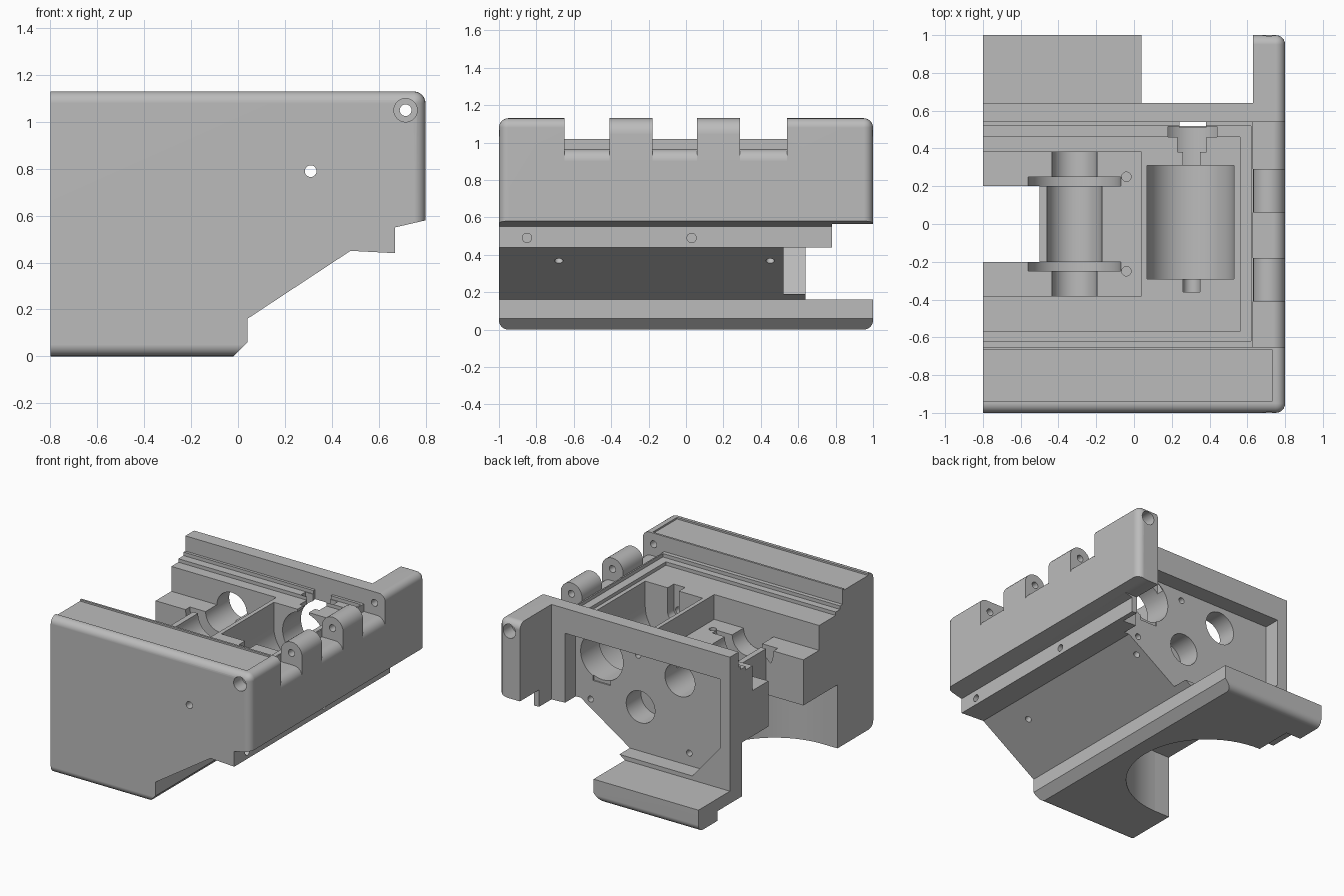
import bpy, bmesh
from math import radians, sin, cos
from mathutils import Vector

old = bpy.data.objects.get("Cube")
if old:
    bpy.data.objects.remove(old, do_unlink=True)

grey = bpy.data.materials.new("plain grey")
grey.use_nodes = True
grey.diffuse_color = (0.5, 0.5, 0.5, 1)
grey.node_tree.nodes["Principled BSDF"].inputs["Base Color"].default_value = (0.5, 0.5, 0.5, 1)


def finish(name, bm):
    bm.normal_update()
    bmesh.ops.recalc_face_normals(bm, faces=bm.faces)
    mesh = bpy.data.meshes.new(name)
    bm.to_mesh(mesh)
    bm.free()
    mesh.materials.append(grey)
    ob = bpy.data.objects.new(name, mesh)
    bpy.context.collection.objects.link(ob)
    return ob


def prism_mesh(points, y0, y1):
    bm = bmesh.new()
    face = bm.faces.new([bm.verts.new((x, y0, z)) for x, z in points])
    new = bmesh.ops.extrude_face_region(bm, geom=[face])["geom"]
    verts = [v for v in new if isinstance(v, bmesh.types.BMVert)]
    bmesh.ops.translate(bm, verts=verts, vec=(0, y1 - y0, 0))
    return bm


def prism(points, y0, y1):
    return finish("tool", prism_mesh(points, y0, y1))


def box(x0, x1, y0, y1, z0, z1):
    return prism([(x0, z0), (x1, z0), (x1, z1), (x0, z1)], y0, y1)


def rod(start, end, r, sides=48):
    a, b = Vector(start), Vector(end)
    bm = bmesh.new()
    bmesh.ops.create_cone(bm, cap_ends=True, segments=sides, radius1=r, radius2=r, depth=(b - a).length)
    turn = Vector((0, 0, 1)).rotation_difference(b - a)
    for v in bm.verts:
        v.co = turn @ v.co + (a + b) / 2
    return finish("tool", bm)


def rod_y(x, z, y0, y1, r, sides=48):
    return rod((x, y0, z), (x, y1, z), r, sides)


def arc(x, z, r, start, end, steps=12):
    angles = [radians(start + (end - start) * i / steps) for i in range(steps + 1)]
    return [(x + r * cos(t), z + r * sin(t)) for t in angles]


def combine(tool, operation='DIFFERENCE'):
    mod = housing.modifiers.new("shape", 'BOOLEAN')
    mod.operation = operation
    mod.solver = 'EXACT'
    mod.object = tool
    bpy.context.view_layer.objects.active = housing
    bpy.ops.object.modifier_apply(modifier=mod.name)
    bpy.data.objects.remove(tool, do_unlink=True)


# Outer body with rounded outer edges
TOP = 1.13
outline = [(-.8, 0), (-.02, 0), (.04, .06), (.04, .16), (.48, .45), (.67, .44),
           (.67, .55), (.8, .58), (.8, TOP), (-.8, TOP)]
bm = prism_mesh(outline, -1, 1)


def rounded(e):
    a, b = (v.co for v in e.verts)
    top = min(a.z, b.z) > TOP - .01
    low = max(a.z, b.z) < .01
    right = min(a.x, b.x) > .79
    if abs(a.y - b.y) < .01:
        return top or low or right
    return top and right


bmesh.ops.bevel(bm, geom=[e for e in bm.edges if rounded(e)], offset=.05, segments=6,
                profile=.5, affect='EDGES', clamp_overlap=True)
housing = finish("housing", bm)

# Space behind the back wall, leaving the low shelf and side arm
combine(box(-1, .63, .64, 1.2, .16, 1.3))
combine(box(.6, 1, .78, 1.2, .3, .565))

# Lowered centre with two shallow sealing steps
combine(box(-1, .63, -.65, .54, 1.02, 1.3))
combine(box(-1, .62, -.62, .52, .995, 1.1))
combine(box(-1, .56, -.57, .46, .97, 1.1))

# Hinge side: rounded shoulder with two knuckles
combine(prism([(.63, 1.3), (.63, .965)] + arc(.735, .9, .065, 90, 0) + [(.85, .9), (.85, 1.3)], -.65, .54))
for y0, y1 in ((-.41, -.18), (.06, .29)):
    combine(prism([(.63, .85), (.8, .85)] + arc(.715, 1.045, .085, 0, 180), y0, y1), 'UNION')

# Hinge pin bore and counterbores
combine(rod_y(.715, 1.05, -1.1, 1.1, .025, 24))
for side in (-1, 1):
    combine(rod_y(.715, 1.05, side * 1.1, side * .9, .05, 32))

# Shallow inset on the front rim
combine(box(-1, .73, -.94, -.665, TOP - .012, 1.3))

# Outer recess in the back wall
combine(prism([(-.5, .19), (.52, .19), (.52, .95), (-.72, .95), (-.72, .45)], .52, .65))

# Roller bay: ledge at axle height, trough, flange grooves and bore
AXLE = .79
combine(box(-1, .04, -.38, .38, AXLE, 1.2))
combine(rod_y(-.315, AXLE, -.21, .21, .145))
combine(rod_y(-.315, AXLE, -.38, .6, .12))
for side in (-1, 1):
    combine(rod_y(-.315, AXLE, side * .2, side * .25, .245))
    combine(rod((-.04, side * .25, .6), (-.04, side * .25, .9), .025, 24))

# Open slot on the left, curved recess underneath and a low step beside it
combine(box(-1, -.5, -.2, .2, -.1, 1))
combine(rod((-.68, -.045, -.1), (-.68, -.045, .46), .545, 64))
combine(box(-1, -.68, -.59, .5, -.1, .46))
combine(box(-1, -.68, .45, .78, -.1, .07))

# Motor bay with shaft slots and a round opening to the back
combine(rod_y(.3, AXLE, -.29, .31, .23))
combine(box(.07, .53, -.29, .31, AXLE, 1.2))
combine(rod_y(.305, AXLE, -.36, 0, .045))
combine(box(.26, .35, -.36, .4, AXLE, 1.2))
combine(box(.23, .385, .38, .47, AXLE, 1.2))
combine(box(.18, .44, .46, .515, AXLE, 1.2))
combine(rod_y(.31, AXLE, .2, .535, .17))
combine(box(.24, .38, .51, .54, .6, 1.2))
combine(rod_y(.31, AXLE, -1.1, 0, .025, 24))

# Second bore and screw holes in the back wall
combine(rod_y(0, .51, .35, .6, .115))
for x, z in ((.02, .88), (.4, .46), (-.39, .28)):
    combine(rod_y(x, z, .45, .6, .022, 24))

# Screw holes in the slope and the strip above it
for y in (-.68, .45):
    combine(rod((.43, y, .25), (.27, y, .5), .022, 24))
for y in (-.85, .03):
    combine(rod((.75, y, .49), (.55, y, .49), .025, 24))

bpy.ops.object.select_all(action='DESELECT')
housing.select_set(True)
bpy.context.view_layer.objects.active = housing
bpy.ops.object.shade_smooth_by_angle(angle=radians(30))
# Keep the large faces flat beside the rounded edges
weighted = housing.modifiers.new("flat faces", 'WEIGHTED_NORMAL')
weighted.keep_sharp = True
